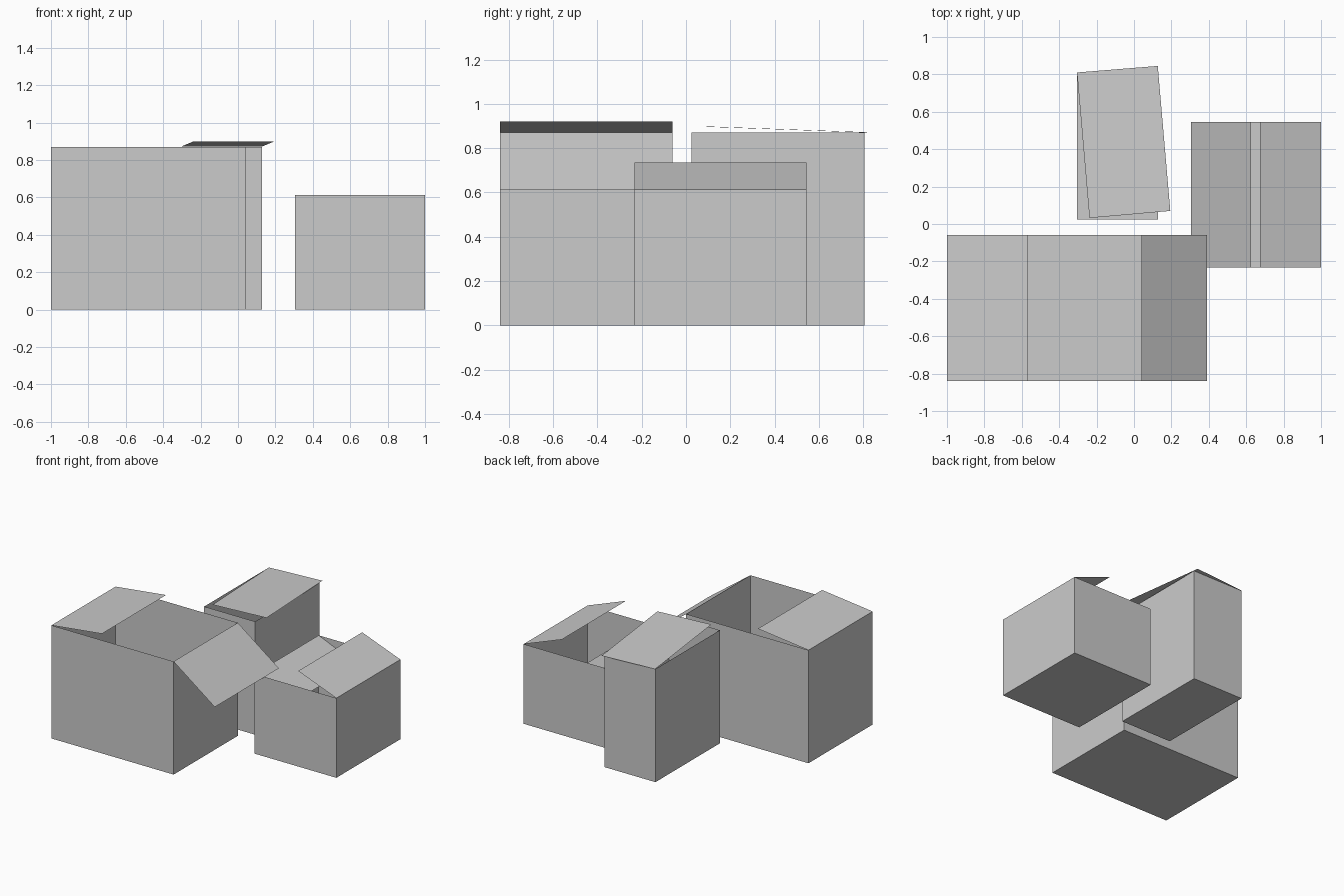
import bpy, bmesh

if "Cube" in bpy.data.objects:
    bpy.data.objects.remove(bpy.data.objects["Cube"])

cardboard = bpy.data.materials.new("grey_cardboard")
cardboard.diffuse_color = (0.6, 0.6, 0.6, 1)
cardboard.use_nodes = True
cardboard.node_tree.nodes["Principled BSDF"].inputs["Base Color"].default_value = cardboard.diffuse_color


def finish(name, bm):
    mesh = bpy.data.meshes.new(name)
    bm.to_mesh(mesh)
    bm.free()
    mesh.materials.append(cardboard)
    obj = bpy.data.objects.new(name, mesh)
    bpy.context.collection.objects.link(obj)
    return obj


def open_box(name, x0, x1, y0, y1, h):
    """Thin-walled box with a floor and no top."""
    bm = bmesh.new()
    bmesh.ops.create_cube(bm, size=1)
    for v in bm.verts:
        v.co = (x1 if v.co.x > 0 else x0, y1 if v.co.y > 0 else y0, h if v.co.z > 0 else 0)
    bm.normal_update()
    top = [f for f in bm.faces if f.normal.z > 0.5]
    bmesh.ops.delete(bm, geom=top, context='FACES_ONLY')
    return finish(name, bm)


def sheet(name, corners):
    """Single flat sheet, facing upwards."""
    bm = bmesh.new()
    face = bm.faces.new([bm.verts.new(c) for c in corners])
    face.normal_update()
    if face.normal.z < 0:
        face.normal_flip()
    return finish(name, bm)


def flap(name, hinge_x, hinge_z, tip_x, tip_z, y0, y1):
    return sheet(name, [(hinge_x, y0, hinge_z), (tip_x, y0, tip_z),
                        (tip_x, y1, tip_z), (hinge_x, y1, hinge_z)])


# Large box at the front: left flap half open, right flap hanging outside
open_box("large_box", -1, 0.04, -0.84, -0.06, 0.87)
flap("large_box_left_flap", -1, 0.87, -0.57, 0.92, -0.84, -0.06)
flap("large_box_right_flap", 0.04, 0.87, 0.39, 0.613, -0.84, -0.06)

# Low box on the right: left flap folded inside, right flap raised
open_box("low_box", 0.305, 1, -0.233, 0.545, 0.613)
flap("low_box_left_flap", 0.305, 0.613, 0.625, 0.478, -0.233, 0.545)
flap("low_box_right_flap", 1, 0.613, 0.675, 0.735, -0.233, 0.545)

# Narrow box at the back with a loose, slightly turned lid
open_box("narrow_box", -0.305, 0.128, 0.025, 0.807, 0.87)
sheet("narrow_box_lid", [(-0.305, 0.81, 0.871), (-0.238, 0.032, 0.899),
                         (0.194, 0.07, 0.899), (0.127, 0.845, 0.871)])
